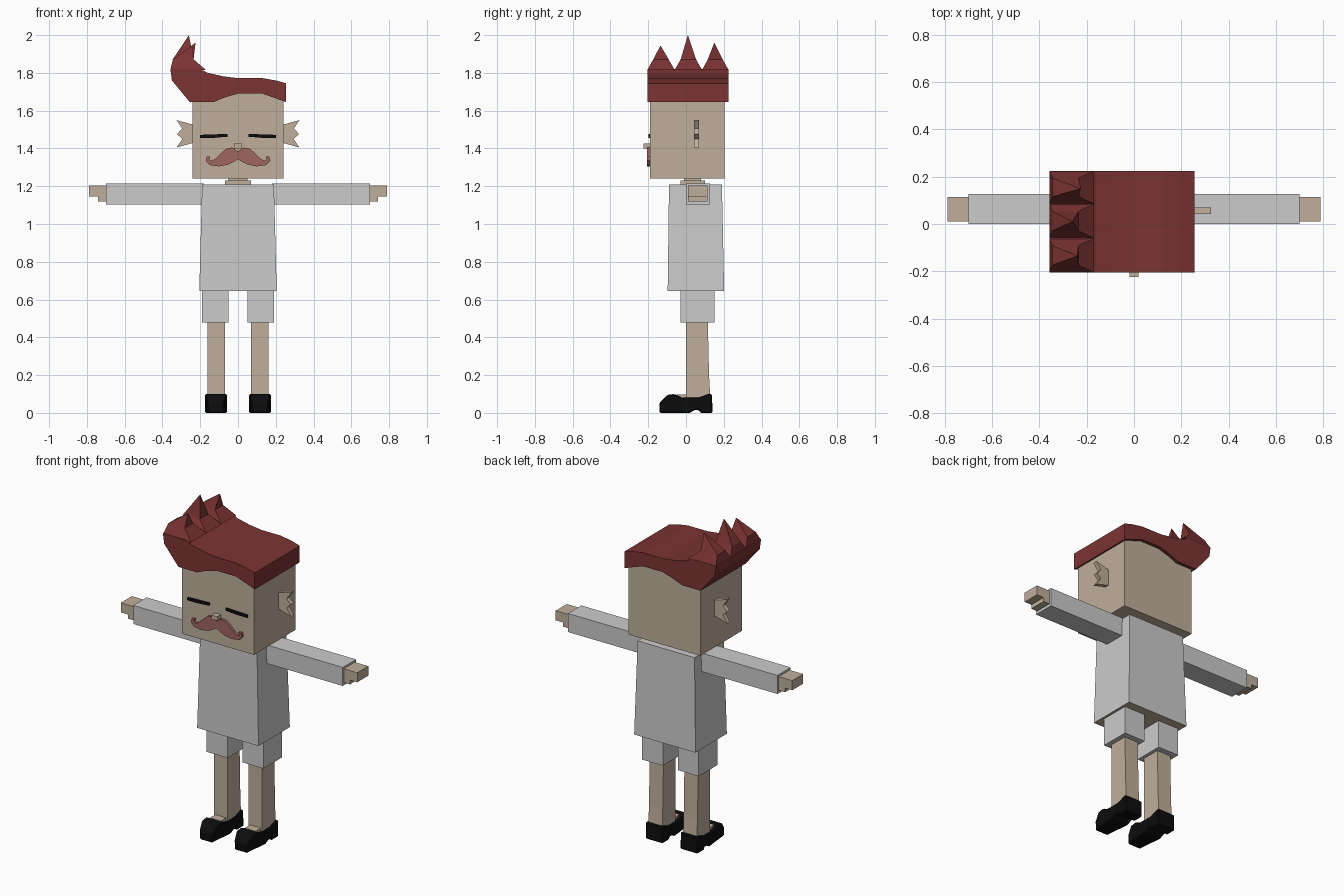
import bpy, bmesh
from mathutils import Vector

cube = bpy.data.objects.get("Cube")
if cube:
    bpy.data.objects.remove(cube, do_unlink=True)


def material(name, r, g, b):
    m = bpy.data.materials.new(name)
    m.use_nodes = True
    m.diffuse_color = (r, g, b, 1)
    bsdf = m.node_tree.nodes["Principled BSDF"]
    bsdf.inputs["Base Color"].default_value = (r, g, b, 1)
    bsdf.inputs["Roughness"].default_value = 0.8
    return m


skin = material("skin", 0.53, 0.43, 0.33)
cloth = material("light grey cloth", 0.6, 0.6, 0.6)
red = material("dark red hair", 0.2, 0.033, 0.033)
rose = material("dusty rose", 0.35, 0.13, 0.115)
black = material("black", 0.004, 0.004, 0.004)


def finish(name, bm, mat):
    bmesh.ops.recalc_face_normals(bm, faces=bm.faces)
    mesh = bpy.data.meshes.new(name)
    bm.to_mesh(mesh)
    bm.free()
    mesh.materials.append(mat)
    ob = bpy.data.objects.new(name, mesh)
    bpy.context.collection.objects.link(ob)
    return ob


def loft(name, rings, mat, apex=None):
    """Rectangular rings (x0, x1, y0, y1, z) joined upward, closed by a cap or an apex."""
    bm = bmesh.new()
    loops = [[bm.verts.new(p) for p in ((a, c, z), (b, c, z), (b, d, z), (a, d, z))]
             for a, b, c, d, z in rings]
    bm.faces.new(loops[0])
    for low, high in zip(loops, loops[1:]):
        for i in range(4):
            j = (i + 1) % 4
            bm.faces.new((low[i], low[j], high[j], high[i]))
    if apex:
        tip = bm.verts.new(apex)
        for i in range(4):
            bm.faces.new((loops[-1][i], loops[-1][(i + 1) % 4], tip))
    else:
        bm.faces.new(loops[-1])
    return finish(name, bm, mat)


def box(name, x0, x1, y0, y1, z0, z1, mat):
    return loft(name, [(x0, x1, y0, y1, z0), (x0, x1, y0, y1, z1)], mat)


def extrude(name, points, start, depth, axis, mat):
    """Extrude an (x, z) outline along y, or a (y, z) outline along x."""
    bm = bmesh.new()
    if axis == "y":
        verts = [bm.verts.new((u, start, v)) for u, v in points]
        move = Vector((0, depth, 0))
    else:
        verts = [bm.verts.new((start, u, v)) for u, v in points]
        move = Vector((depth, 0, 0))
    face = bm.faces.new(verts)
    new = bmesh.ops.extrude_face_region(bm, geom=[face], use_keep_orig=True)
    bmesh.ops.translate(bm, vec=move,
                        verts=[g for g in new["geom"] if isinstance(g, bmesh.types.BMVert)])
    return finish(name, bm, mat)


def mirrored(ob, name):
    """Copy a left part to the right side."""
    bm = bmesh.new()
    bm.from_mesh(ob.data)
    for v in bm.verts:
        v.co.x = -v.co.x
    copy = finish(name, bm, ob.data.materials[0])
    for mod in ob.modifiers:
        bevel = copy.modifiers.new(mod.name, mod.type)
        bevel.width, bevel.segments = mod.width, mod.segments


# Head, nose and neck
box("head", -0.24, 0.24, -0.19, 0.205, 1.24, 1.70, skin)
box("nose", -0.02, 0.02, -0.225, -0.185, 1.40, 1.425, skin)
box("neck_base", -0.07, 0.07, -0.03, 0.10, 1.20, 1.23, skin)
box("neck", -0.05, 0.05, -0.01, 0.08, 1.20, 1.25, skin)

# Shirt, with the body showing underneath
torso = loft("shirt", [(-0.205, 0.205, -0.097, 0.202, 0.645),
                       (-0.19, 0.19, -0.09, 0.19, 1.21)], cloth)
torso.data.materials.append(skin)
for poly in torso.data.polygons:
    poly.material_index = 1 if poly.normal.z < -0.9 else 0

# Hair: swept cap with three spikes on the right side
cap = [(-0.255, 1.645), (-0.13, 1.645), (-0.07, 1.67), (0, 1.69), (0.13, 1.69),
       (0.2, 1.665), (0.255, 1.645), (0.255, 1.745), (0.2, 1.76), (0.13, 1.772),
       (0, 1.772), (-0.08, 1.782), (-0.16, 1.80), (-0.2, 1.82), (-0.358, 1.82),
       (-0.35, 1.76)]
extrude("hair_cap", cap, -0.205, 0.43, "y", red)
for label, y0, y1, tip in (("front", -0.205, -0.06, (-0.24, -0.135, 1.945)),
                           ("middle", -0.06, 0.085, (-0.26, 0.01, 2.0)),
                           ("back", 0.085, 0.225, (-0.225, 0.15, 1.96))):
    inset = (y1 - y0) * 0.22
    loft(label + "_hair_spike",
         [(-0.358, -0.17, y0, y1, 1.815),
          (-0.345, -0.235, y0 + inset, y1 - inset, 1.872)], red, tip)

# Moustache: half outline reflected about the middle
half = [(0, 1.385), (0.03, 1.405), (0.06, 1.40), (0.09, 1.375), (0.12, 1.345),
        (0.14, 1.335), (0.152, 1.342), (0.148, 1.358), (0.165, 1.357), (0.171, 1.335),
        (0.15, 1.312), (0.10, 1.305), (0.05, 1.315), (0.02, 1.33), (0, 1.342)]
outline = half + [(-x, z) for x, z in reversed(half[1:-1])]
extrude("moustache", outline, -0.206, 0.02, "y", rose)

# Closed eyes
eye = extrude("left_eye", [(0.055, 1.462), (0.13, 1.456), (0.2, 1.456), (0.2, 1.472),
                           (0.055, 1.477)], -0.199, 0.012, "y", black)
mirrored(eye, "right_eye")

# Jagged ears
ear = extrude("left_ear", [(0.235, 1.43), (0.325, 1.405), (0.295, 1.45), (0.323, 1.476),
                           (0.295, 1.505), (0.325, 1.55), (0.235, 1.525)],
              0.043, 0.026, "y", skin)
mirrored(ear, "right_ear")

# Arms and stepped hands
sleeve = box("left_sleeve", 0.18, 0.70, 0, 0.127, 1.103, 1.215, cloth)
mirrored(sleeve, "right_sleeve")
hand = extrude("left_hand", [(0.69, 1.12), (0.742, 1.12), (0.742, 1.145), (0.79, 1.145),
                             (0.79, 1.203), (0.69, 1.203)], 0.01, 0.105, "y", skin)
mirrored(hand, "right_hand")

# Shorts and legs
shorts = box("left_shorts_leg", 0.05, 0.19, -0.028, 0.15, 0.478, 0.66, cloth)
mirrored(shorts, "right_shorts_leg")
leg = loft("left_leg", [(0.07, 0.162, 0, 0.13, 0.05), (0.07, 0.162, 0, 0.122, 0.2),
                        (0.07, 0.162, 0, 0.115, 0.5)], skin)
mirrored(leg, "right_leg")
foot = box("left_foot", 0.08, 0.152, -0.05, 0.02, 0.06, 0.098, skin)
mirrored(foot, "right_foot")

# Shoes with a heel, low sides and a tapered toe
side = [(-0.14, 0), (0.02, 0), (0.045, 0.014), (0.07, 0.014), (0.075, 0), (0.14, 0),
        (0.138, 0.1), (0.12, 0.1), (0.07, 0.082), (-0.02, 0.08), (-0.06, 0.1),
        (-0.1, 0.095), (-0.14, 0.055)]
shoe = extrude("left_shoe", side, 0.058, 0.117, "x", black)
for v in shoe.data.vertices:
    if v.co.y < -0.13:
        v.co.x = 0.1165 + (v.co.x - 0.1165) * 0.72
bevel = shoe.modifiers.new("soft_edges", "BEVEL")
bevel.width, bevel.segments = 0.006, 1
mirrored(shoe, "right_shoe")
